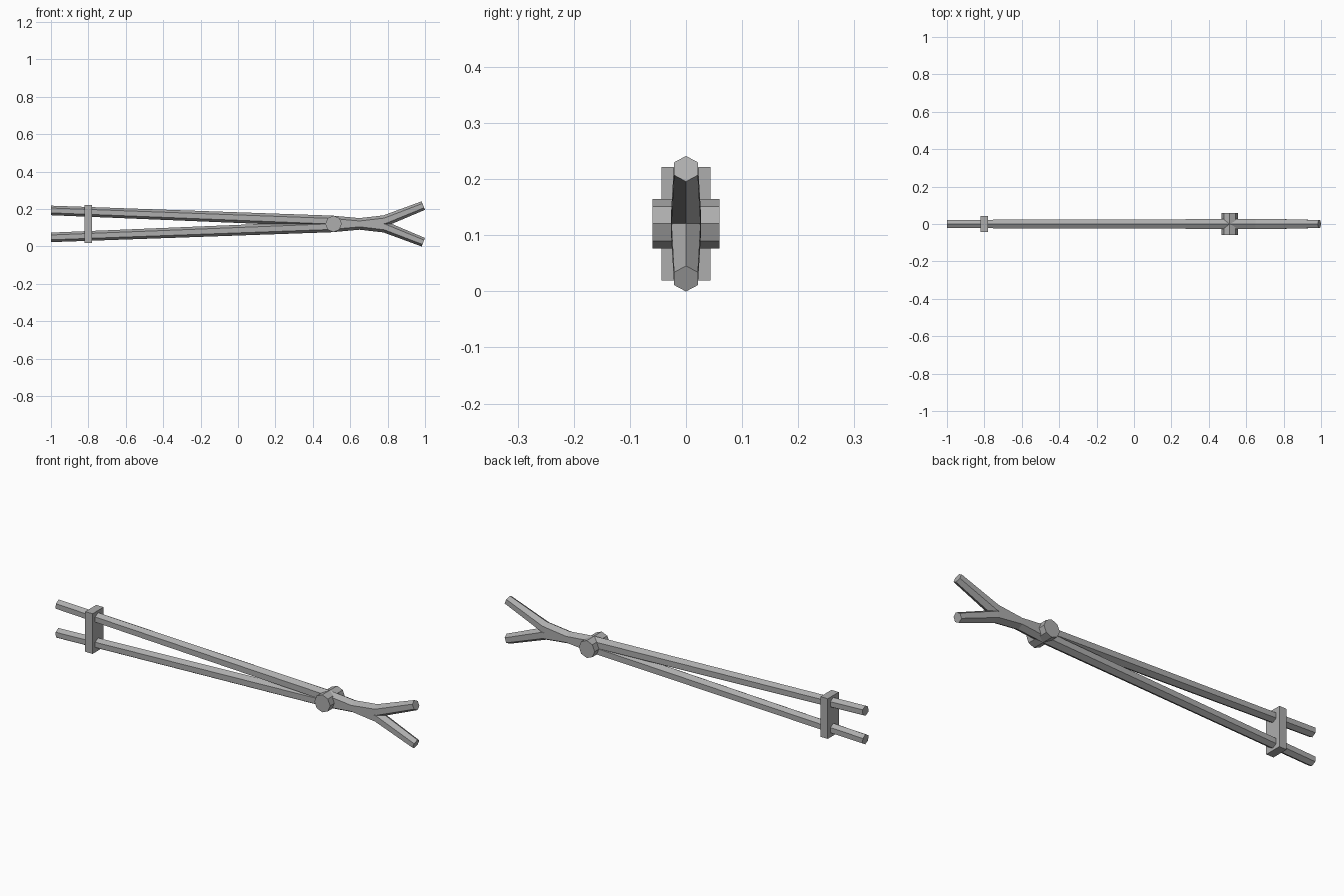
import bpy, bmesh, math
from mathutils import Vector

if "Cube" in bpy.data.objects:
    bpy.data.objects.remove(bpy.data.objects["Cube"])

MID = 0.1205  # height of the symmetry plane

steel = bpy.data.materials.new("grey_steel")
steel.diffuse_color = (0.42, 0.42, 0.42, 1)
steel.use_nodes = True
steel.node_tree.nodes["Principled BSDF"].inputs["Base Color"].default_value = steel.diffuse_color


def finish(bm, name):
    bmesh.ops.recalc_face_normals(bm, faces=bm.faces)
    me = bpy.data.meshes.new(name)
    bm.to_mesh(me)
    bm.free()
    me.materials.append(steel)
    ob = bpy.data.objects.new(name, me)
    bpy.context.collection.objects.link(ob)
    return ob


def hex_rod(name, path):
    """Sweep a hexagon along (x, z, radius) points in the xz plane."""
    bm = bmesh.new()
    pts = [Vector((x, 0, z)) for x, z, r in path]
    rings = []
    for i, p in enumerate(pts):
        before = (p - pts[max(i - 1, 0)]).normalized()
        after = (pts[min(i + 1, len(pts) - 1)] - p).normalized()
        t = (before + after).normalized()
        up = Vector((-t.z, 0, t.x))
        r = path[i][2]
        rings.append([bm.verts.new(p + up * r * math.cos(k * math.pi / 3)
                                   + Vector((0, r * math.sin(k * math.pi / 3), 0)))
                      for k in range(6)])
    for a, b in zip(rings, rings[1:]):
        for k in range(6):
            n = (k + 1) % 6
            bm.faces.new((a[k], a[n], b[n], b[k]))
    bm.faces.new(rings[0])
    bm.faces.new(rings[-1])
    return finish(bm, name)


# Two mirrored arms: handle, pinched neck, spread jaw
ARM = [(-1, 0.072, 0.0255), (0.5, 0.0145, 0.03), (0.65, 0, 0.031),
       (0.785, 0.0165, 0.03), (0.991, 0.098, 0.0245)]
for name, s in (("upper_arm", 1), ("lower_arm", -1)):
    hex_rod(name, [(x, MID + s * dz, r) for x, dz, r in ARM])

# Eight-sided pivot pin across the arms
bm = bmesh.new()
bmesh.ops.create_cone(bm, cap_ends=True, segments=8, radius1=0.044,
                      radius2=0.044, depth=0.119)
pin = finish(bm, "pivot_pin")
pin.rotation_euler = (math.pi / 2, 0, 0)
pin.location = (0.511, 0, MID)

# Clasp block holding the handles
bm = bmesh.new()
bmesh.ops.create_cube(bm, size=1)
bmesh.ops.scale(bm, vec=(0.041, 0.088, 0.202), verts=bm.verts)
clasp = finish(bm, "handle_clasp")
clasp.location = (-0.8, 0, MID)
